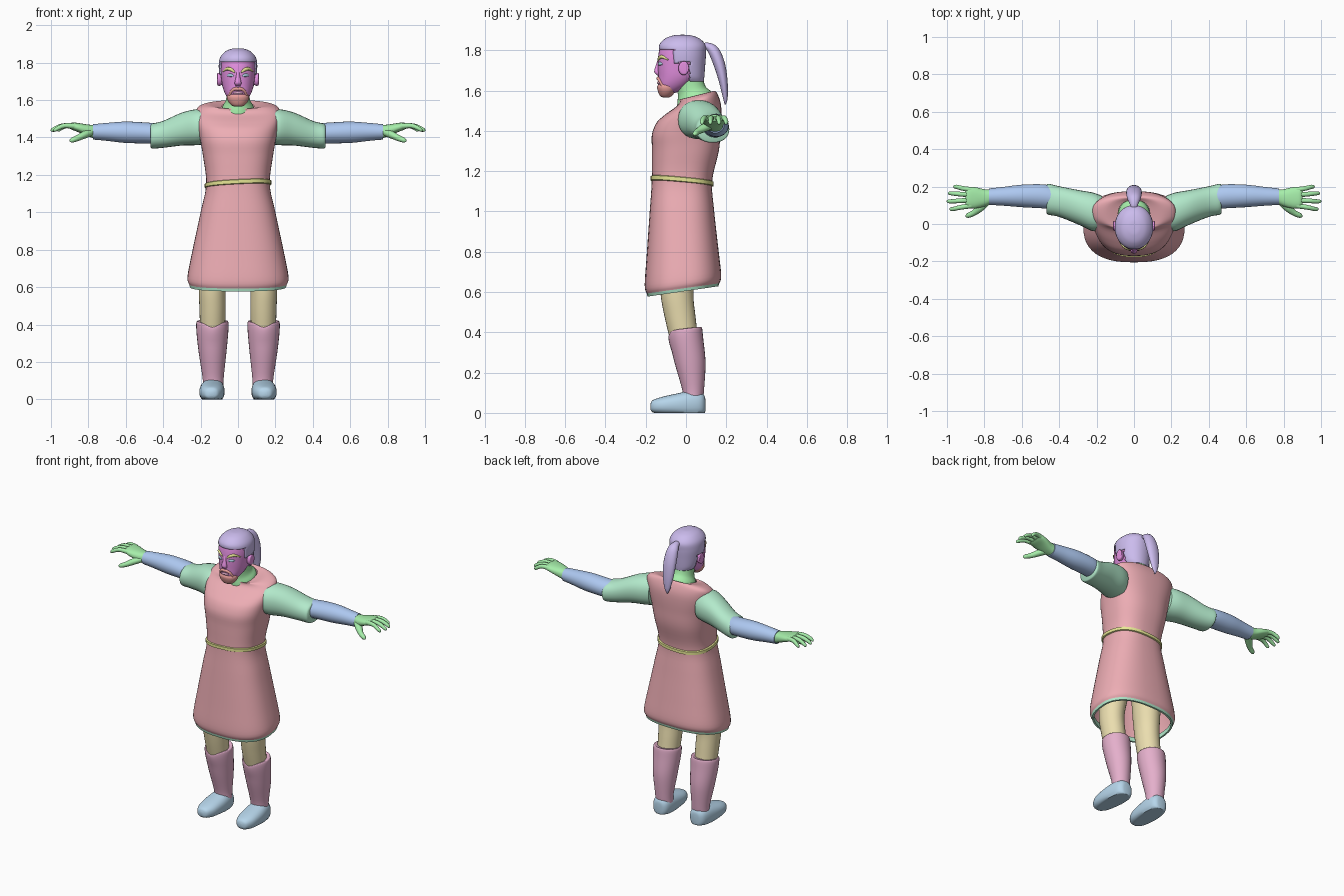
import bpy, bmesh, math
from mathutils import Vector
from mathutils.bvhtree import BVHTree

X, Y, Z = Vector((1, 0, 0)), Vector((0, 1, 0)), Vector((0, 0, 1))
RED, GREEN, MINT, BLUE = (.85, .42, .46, 1), (.38, .85, .4, 1), (.45, .82, .6, 1), (.42, .58, .88, 1)
SKY, PINK, SAND, LILAC = (.47, .67, .83, 1), (.78, .43, .6, 1), (.83, .73, .43, 1), (.6, .5, .85, 1)
MAGENTA, RUST, YELLOW = (.78, .28, .75, 1), (.82, .35, .33, 1), (.8, .8, .3, 1)
mats = {}


def spline(rows, steps):
    """Catmull-Rom through rows of numbers."""
    out = []
    for i in range(len(rows) - 1):
        a, b, c, d = rows[max(i - 1, 0)], rows[i], rows[i + 1], rows[min(i + 2, len(rows) - 1)]
        for s in range(steps):
            t = s / steps
            out.append([q + .5 * t * (r - p + t * (2 * p - 5 * q + 4 * r - w + t * (3 * (q - r) + w - p)))
                        if steps > 1 else q for p, q, r, w in zip(a, b, c, d)])
    return out + [list(rows[-1])]


def finish(name, bm, color, mirror):
    bmesh.ops.recalc_face_normals(bm, faces=bm.faces)
    me = bpy.data.meshes.new(name)
    bm.to_mesh(me)
    bm.free()
    me.shade_smooth()
    me.set_sharp_from_angle(angle=math.radians(50))
    ob = bpy.data.objects.new(name, me)
    bpy.context.collection.objects.link(ob)
    if color not in mats:
        mats[color] = bpy.data.materials.new("colour_%d" % len(mats))
        mats[color].diffuse_color = color
    me.materials.append(mats[color])
    if mirror:
        ob.modifiers.new("mirror", 'MIRROR').use_mirror_merge = False
    return ob


def loft(name, color, rows, u=X, v=None, n=28, power=2, steps=5, caps=(True, True),
         mirror=False, warp=None, keep=None):
    """Skin rings (x, y, z, half width along u, half width along v); v follows the path if not given."""
    rows = spline(rows, steps)
    pts = [Vector(r[:3]) for r in rows]
    bm = bmesh.new()
    rings = []
    for i, r in enumerate(rows):
        uu, vv = u, v
        if v is None:
            t = (pts[min(i + 1, len(pts) - 1)] - pts[max(i - 1, 0)]).normalized()
            vv = t.cross(u).normalized()
            uu = vv.cross(t)
        ring = []
        for k in range(n):
            c, s = math.cos(math.tau * k / n), math.sin(math.tau * k / n)
            cu = math.copysign(abs(c) ** (2 / power), c) * max(r[3], .001)
            sv = math.copysign(abs(s) ** (2 / power), s) * max(r[4], .001)
            p = pts[i] + uu * cu + vv * sv
            ring.append(bm.verts.new(warp(p) if warp else p))
        rings.append(ring)
    for a, b in zip(rings, rings[1:]):
        for k in range(n):
            bm.faces.new((a[k - 1], a[k], b[k], b[k - 1]))
    for ring, cap in ((rings[0], caps[0]), (rings[-1], caps[1])):
        if cap:
            bm.faces.new(ring)
    if keep:
        bad = [f for f in bm.faces if not keep(f.calc_center_median())]
        bmesh.ops.delete(bm, geom=bad, context='FACES')
    return finish(name, bm, color, mirror)


# tunic: open skirt, neck hole tilted forward, hem lower in front
def drape(p):
    if p.z > 1.45:
        p.z += .25 * (p.y - .06) * min((p.z - 1.45) / .1, 1)
    elif p.z < 1.0:
        p.z += .14 * p.y * (1.0 - p.z) / .38
    return p


loft("tunic", RED, [(0, -.015, .62, .262, .18), (0, -.015, .66, .27, .19), (0, -.017, .8, .243, .178),
                    (0, -.02, 1, .2, .16), (0, -.02, 1.15, .17, .15), (0, -.003, 1.3, .187, .166),
                    (0, .003, 1.4, .205, .168), (0, .035, 1.5, .224, .14), (0, .06, 1.555, .218, .098),
                    (0, .055, 1.578, .16, .088), (0, .045, 1.57, .085, .082)],
     v=Y, n=48, power=2.5, caps=(False, False), warp=drape)
loft("hem_trim", MINT, [(0, -.015, .625, .263, .181), (0, -.015, .605, .258, .176),
                        (0, -.015, .605, .247, .166), (0, -.015, .63, .245, .164)],
     v=Y, n=48, power=2.5, steps=1, caps=(False, False), warp=drape)


def tilt(p):
    p.z += .05 * p.x - .09 * p.y
    return p


loft("belt", YELLOW, [(0, -.02, 1.135, .168, .148), (0, -.02, 1.139, .178, .157),
                      (0, -.02, 1.158, .178, .157), (0, -.02, 1.162, .168, .148)],
     v=Y, n=48, power=2.5, steps=1, caps=(False, False), warp=tilt)

# arms
loft("sleeves", MINT, [(.17, .06, 1.455, .09, .09), (.22, .065, 1.455, .103, .096), (.3, .09, 1.445, .092, .088),
                       (.4, .12, 1.417, .082, .072), (.455, .132, 1.408, .083, .067), (.467, .134, 1.407, .076, .06)],
     u=Y, v=Z, power=2.2, mirror=True)
loft("forearms", BLUE, [(.43, .14, 1.42, .06, .055), (.49, .148, 1.424, .064, .056), (.6, .15, 1.428, .06, .057),
                        (.7, .148, 1.43, .05, .048), (.775, .146, 1.43, .044, .041)], u=Y, v=Z, mirror=True)
loft("palms", GREEN, [(.765, .146, 1.43, .038, .036), (.8, .14, 1.437, .046, .032), (.85, .14, 1.452, .057, .025),
                      (.885, .142, 1.46, .056, .02), (.9, .142, 1.46, .048, .012)],
     u=Y, v=Z, power=2.4, mirror=True)
for name, y, spread, tip in (("index_fingers", .098, -.018, .985), ("middle_fingers", .127, -.006, 1.0),
                             ("ring_fingers", .156, .008, .993), ("little_fingers", .183, .016, .965)):
    d = tip - .87
    loft(name, GREEN, [(.87, y, 1.46, .014, .015), (.87 + d * .5, y + spread * .5, 1.463, .0125, .013),
                       (.87 + d * .85, y + spread, 1.447, .011, .011), (tip - .004, y + spread, 1.437, .008, .008),
                       (tip, y + spread, 1.434, .002, .002)], u=Y, n=12, steps=3, mirror=True)
loft("thumbs", GREEN, [(.785, .125, 1.428, .024, .02), (.82, .09, 1.415, .023, .02), (.855, .06, 1.398, .016, .016),
                       (.888, .045, 1.385, .013, .013), (.9, .04, 1.38, .003, .003)],
     u=Y, n=12, steps=3, mirror=True)

# legs
loft("legs", SAND, [(.11, -.02, .95, .085, .1), (.125, -.035, .75, .082, .092), (.137, -.045, .6, .073, .082),
                    (.136, -.03, .48, .07, .077), (.136, -.008, .36, .066, .07)], v=Y, mirror=True)


def boot_top(p):
    k = max(0, (p.z - .3) / .115)
    p.z += k * .1 * p.y
    if p.y < 0:
        p.z -= k * .025 * math.exp(-((p.x - .137) / .04) ** 2)
    return p


loft("boots", PINK, [(.132, .035, .07, .055, .05), (.133, .035, .12, .057, .055), (.136, .02, .25, .074, .077),
                     (.137, .002, .36, .085, .084), (.137, -.004, .415, .085, .083), (.137, -.004, .417, .07, .072)],
     v=Y, mirror=True, warp=boot_top)


def ground(p):
    p.z = max(p.z, 0)
    return p


loft("shoes", SKY, [(.143, -.177, .03, .012, .012), (.143, -.165, .033, .038, .03), (.142, -.12, .036, .06, .043),
                    (.14, -.05, .04, .067, .055), (.137, .02, .043, .064, .066), (.135, .07, .043, .054, .06),
                    (.134, .092, .04, .035, .045), (.134, .097, .038, .01, .015)],
     v=Z, power=2.4, mirror=True, warp=ground)

# neck and collar
loft("neck", GREEN, [(0, .045, 1.52, .088, .09), (0, .043, 1.565, .083, .086), (0, .03, 1.6, .066, .07),
                     (0, .02, 1.64, .06, .066), (0, .01, 1.69, .06, .066)], v=Y,
     warp=lambda p: p + Z * .3 * (p.y - .045))

# head
head = loft("head", MAGENTA, [(0, -.085, 1.588, .025, .03), (0, -.078, 1.6, .046, .052), (0, -.058, 1.63, .067, .08),
                              (0, -.038, 1.67, .082, .1), (0, -.028, 1.72, .09, .112), (0, -.023, 1.77, .094, .115),
                              (0, -.02, 1.82, .088, .106), (0, -.02, 1.855, .06, .075), (0, -.02, 1.868, .02, .02)],
            v=Y, n=36, power=2.15)
loft("ears", MAGENTA, [(.085, -.012, 1.71, .02, .028), (.1, -.012, 1.71, .026, .034),
                       (.11, -.01, 1.713, .024, .032), (.112, -.01, 1.713, .012, .018)],
     u=Y, v=Z, n=16, mirror=True)
loft("nose", MAGENTA, [(0, -.131, 1.762, .008, .006), (0, -.139, 1.725, .011, .011),
                       (0, -.143, 1.692, .018, .015), (0, -.135, 1.675, .012, .008)], v=Y, n=14)

# hair cap trimmed at the hairline, sideburns and ears
hair = loft("hair", LILAC, [(0, .02, 1.645, .066, .068), (0, .008, 1.67, .083, .083), (0, -.01, 1.72, .097, .105),
                            (0, -.015, 1.78, .103, .114), (0, -.018, 1.825, .097, .115),
                            (0, -.018, 1.858, .07, .085), (0, -.018, 1.874, .035, .042), (0, -.018, 1.877, .004, .004)],
            v=Y, n=60, power=2.1, steps=8, caps=(False, True),
            keep=lambda c: c.z > (1.805 if c.y < -.06 else 1.735 if c.y < -.035 else 1.745 if c.y < .018 else 0))
hair.modifiers.new("thickness", 'SOLIDIFY').thickness = .008
loft("ponytail", LILAC, [(0, .08, 1.815, .018, .016), (0, .105, 1.82, .022, .018), (0, .138, 1.795, .036, .028),
                         (0, .167, 1.725, .042, .028), (0, .186, 1.64, .036, .021),
                         (0, .195, 1.565, .02, .012), (0, .195, 1.53, .003, .003)], n=20)

# face details placed on the head surface
me = head.data
bvh = BVHTree.FromPolygons([v.co.copy() for v in me.vertices], [tuple(p.vertices) for p in me.polygons])


def on_face(x, z):
    hit = bvh.ray_cast(Vector((x, -1, z)), Y)[0]
    return hit.y if hit else -.1


def strip(name, color, rows):
    loft(name, color, [(x, on_face(x, z), z, w, d) for x, z, w, d in rows], u=Z, n=12, mirror=True)


strip("eyebrows", YELLOW, [(.018, 1.748, .004, .003), (.035, 1.762, .009, .007),
                           (.058, 1.767, .008, .007), (.08, 1.752, .003, .003)])
strip("eyes", SKY, [(.022, 1.728, .002, .002), (.034, 1.732, .008, .005),
                    (.048, 1.733, .008, .005), (.06, 1.73, .002, .002)])
strip("moustache", RUST, [(-.004, 1.658, .009, .008), (.015, 1.66, .009, .009),
                          (.034, 1.648, .008, .008), (.046, 1.622, .007, .007)])
strip("mouth", PINK, [(-.002, 1.639, .007, .006), (.015, 1.638, .006, .006), (.026, 1.634, .002, .002)])
loft("beard", RUST, [(0, -.1, 1.565, .016, .012), (0, -.1, 1.572, .035, .028), (0, -.096, 1.595, .054, .043),
                     (0, -.093, 1.618, .06, .05), (0, -.088, 1.634, .054, .046)], v=Y, power=2.2)
